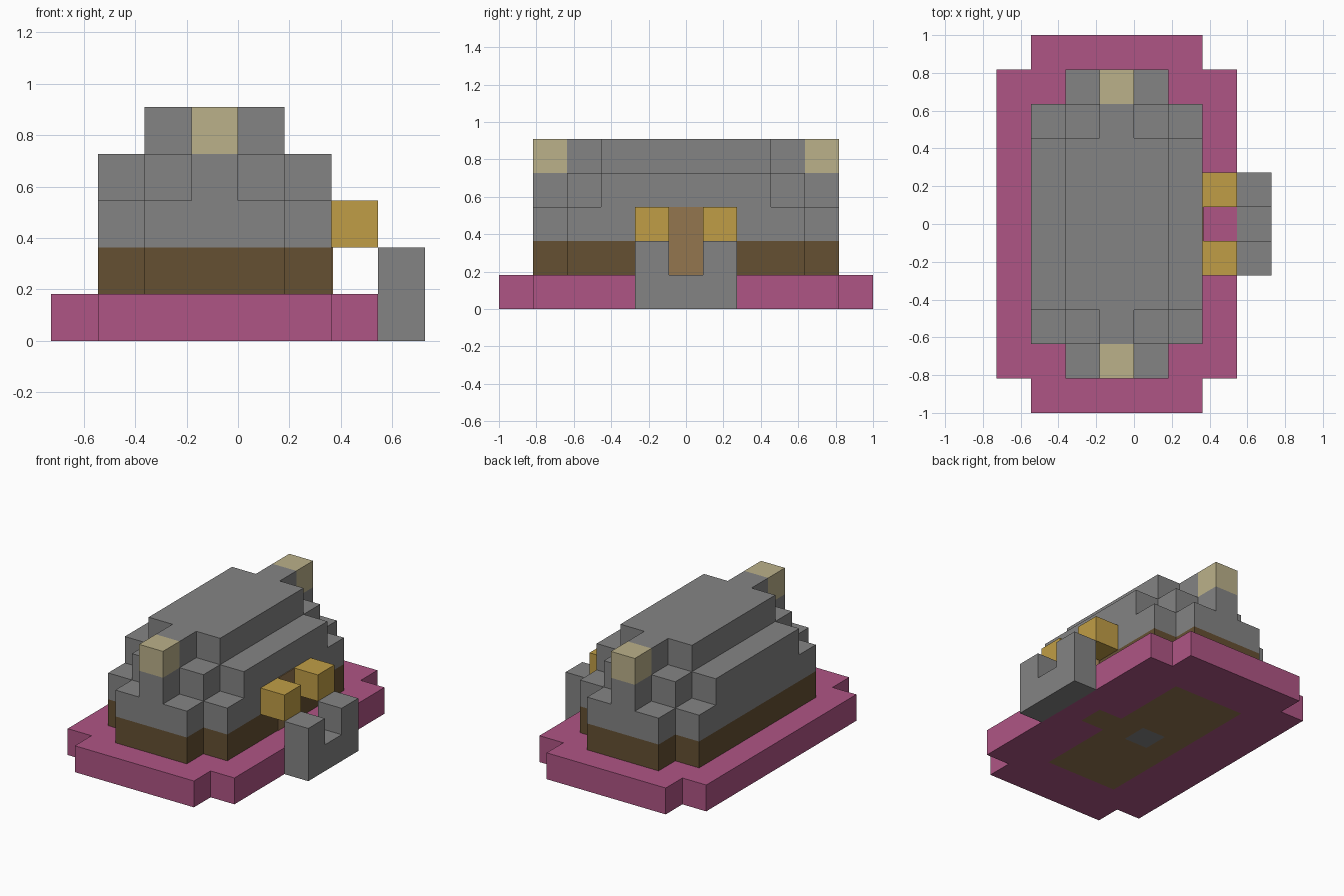
import bpy
import bmesh
from mathutils import Vector

cube = bpy.data.objects.get("Cube")
if cube:
    bpy.data.objects.remove(cube, do_unlink=True)

U = 2 / 11      # block size
AXIS = -0.5     # long centre line of the building, in blocks


def material(name, rgb):
    linear = [((c / 255 + 0.055) / 1.055) ** 2.4 for c in rgb] + [1]
    mat = bpy.data.materials.new(name)
    mat.use_nodes = True
    mat.diffuse_color = linear
    mat.node_tree.nodes["Principled BSDF"].inputs["Base Color"].default_value = linear
    return mat


PINK = material("pink", (175, 85, 133))
GREY = material("stone grey", (132, 132, 132))
BROWN = material("dark brown", (101, 80, 50))
WOOD = material("light wood", (148, 118, 79))
GOLD = material("gold", (192, 158, 70))
CREAM = material("pale cream", (187, 177, 138))


def prism(name, outline, bottom, top, *mats):
    """Extrude a plan outline, given in blocks, between two heights."""
    bm = bmesh.new()
    face = bm.faces.new([bm.verts.new((x * U, y * U, bottom * U)) for x, y in outline])
    grown = bmesh.ops.extrude_face_region(bm, geom=[face])["geom"]
    verts = [v for v in grown if isinstance(v, bmesh.types.BMVert)]
    bmesh.ops.translate(bm, verts=verts, vec=(0, 0, (top - bottom) * U))
    bmesh.ops.recalc_face_normals(bm, faces=bm.faces)
    mesh = bpy.data.meshes.new(name)
    bm.to_mesh(mesh)
    bm.free()
    for mat in mats:
        mesh.materials.append(mat)
    obj = bpy.data.objects.new(name, mesh)
    bpy.context.scene.collection.objects.link(obj)
    return obj


def box(name, x0, x1, y0, y1, z0, z1, mat):
    return prism(name, [(x0, y0), (x1, y0), (x1, y1), (x0, y1)], z0, z1, mat)


def stepped(quarter):
    """Mirror a quarter outline (end to side) about both centre lines."""
    half = quarter + [(x, -y) for x, y in reversed(quarter)]
    full = half + [(-x, -y) for x, y in half]
    return [(x + AXIS, y) for x, y in full]


# Base slab, with the floor and hearth showing underneath
base = prism("base_slab", stepped([(2.5, 5.5), (2.5, 4.5), (3.5, 4.5)]), 0, 1, PINK, WOOD, GREY)
bm = bmesh.new()
bm.from_mesh(base.data)
cuts = [((x, 0), (1, 0, 0)) for x in (-2, -1, 0, 1, 2)]
cuts += [((0, y), (0, 1, 0)) for y in (-3.5, -0.5, 0.5, 3.5)]
for (x, y), normal in cuts:
    bmesh.ops.bisect_plane(bm, geom=bm.verts[:] + bm.edges[:] + bm.faces[:],
                           plane_co=Vector((x, y, 0)) * U, plane_no=normal)
for f in bm.faces:
    c = f.calc_center_median() / U
    if f.normal.z < -0.5:
        dx, dy = c.x - AXIS, abs(c.y)
        if abs(dx) < 0.5 and dy < 0.5:
            f.material_index = 2
        elif (abs(dx) < 1.5 and dy < 3.5) or (0 < dx < 2.5 and dy < 0.5):
            f.material_index = 1
bm.to_mesh(base.data)
bm.free()

# Walls
walls = stepped([(1.5, 4.5), (1.5, 3.5), (2.5, 3.5)])
prism("lower_wall", walls, 1, 2, BROWN)
prism("upper_wall", walls, 2, 3, GREY)

# Stepped roof
prism("lower_roof", stepped([(0.5, 4.5), (0.5, 3.5), (1.5, 3.5), (1.5, 2.5), (2.5, 2.5)]), 3, 4, GREY)
prism("upper_roof", stepped([(0.5, 3.5), (0.5, 2.5), (1.5, 2.5)]), 4, 5, GREY)

# Door, as a thin plate
box("door", 2, 2.03, -0.5, 0.5, 1, 3, WOOD)

# Entrance step
box("entrance_step", 3, 4, -0.5, 0.5, 0, 1, GREY)

# Parts on both sides of the entrance and at both ends of the ridge
for side, end, s in (("right", "front", -1), ("left", "back", 1)):
    lo, hi = sorted((0.5 * s, 1.5 * s))
    box(f"{side}_lamp", 2, 3, lo, hi, 2, 3, GOLD)
    box(f"{side}_entrance_post", 3, 4, lo, hi, 0, 2, GREY)
    lo, hi = sorted((3.5 * s, 4.5 * s))
    box(f"{end}_ridge_block", -1, 0, lo, hi, 4, 5, CREAM)
